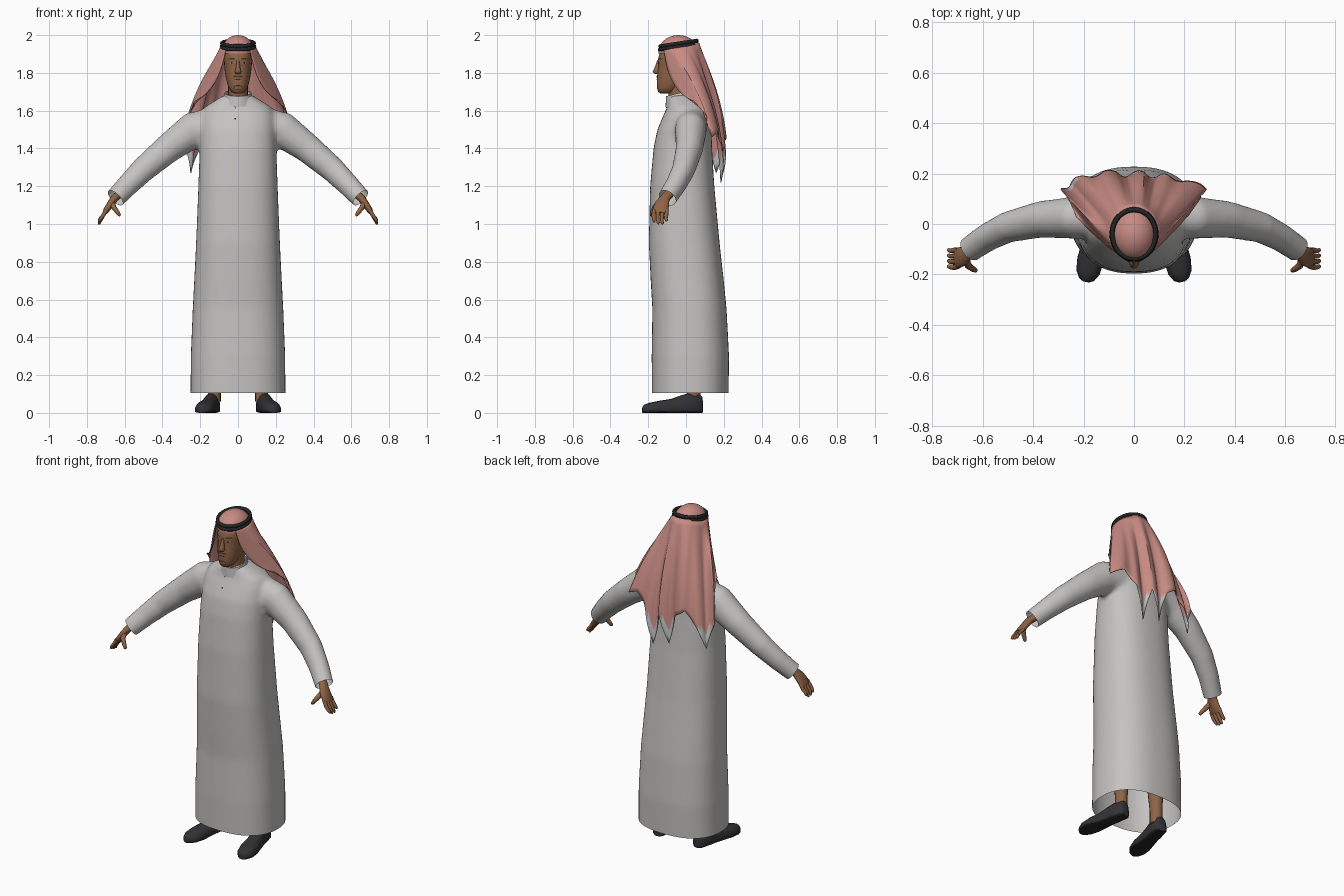
import bpy, bmesh, math
from mathutils import Vector

if "Cube" in bpy.data.objects:
    bpy.data.objects.remove(bpy.data.objects["Cube"])

V = Vector
TAU = math.tau


def material(name, rgb):
    m = bpy.data.materials.new(name)
    m.diffuse_color = (*rgb, 1)
    m.use_nodes = True
    m.node_tree.nodes["Principled BSDF"].inputs["Base Color"].default_value = m.diffuse_color
    return m


ROBE = material("robe grey white", (.56, .55, .54))
PINK = material("headcloth pink", (.58, .26, .23))
HEM = material("headcloth hem", (.55, .56, .56))
SKIN = material("brown skin", (.27, .125, .06))
HAIR = material("dark hair", (.07, .033, .018))
BLACK = material("black", (.018, .018, .02))
SHOE = material("shoe charcoal", (.032, .032, .035))
EYE = material("eye white", (.35, .30, .26))


def finish(name, bm, *mats, angle=50, closed=True):
    if closed:
        bmesh.ops.recalc_face_normals(bm, faces=bm.faces)
    me = bpy.data.meshes.new(name)
    bm.to_mesh(me)
    bm.free()
    ob = bpy.data.objects.new(name, me)
    bpy.context.collection.objects.link(ob)
    for m in mats:
        me.materials.append(m)
    smooth(ob, angle)
    return ob


def smooth(ob, angle=50):
    bpy.ops.object.select_all(action='DESELECT')
    ob.select_set(True)
    bpy.context.view_layer.objects.active = ob
    bpy.ops.object.shade_smooth_by_angle(angle=math.radians(angle))


def loft(bm, rings, caps=True):
    rows = [[bm.verts.new(p) for p in r] for r in rings]
    n = len(rows[0])
    for a, b in zip(rows, rows[1:]):
        for i in range(n):
            j = (i + 1) % n
            bm.faces.new((a[i], a[j], b[j], b[i]))
    if caps:
        bm.faces.new(rows[0])
        bm.faces.new(rows[-1])


def power(c, p):
    return math.copysign(abs(c) ** (2 / p), c)


def level_ring(z, rx, y0, y1, p=2.0, n=32):
    """Horizontal section: half width rx, from y0 (front) to y1 (back)."""
    return [(rx * power(math.cos(TAU * i / n), p),
             (y0 + y1) / 2 + (y1 - y0) / 2 * power(math.sin(TAU * i / n), p), z) for i in range(n)]


def tube(bm, path, sizes, side=1, n=16):
    """Tube along a path; sizes are (half width along y, half thickness)."""
    pts = [V((x * side, y, z)) for x, y, z in path]
    rings = []
    for k, (p, (a, b)) in enumerate(zip(pts, sizes)):
        t = (pts[min(k + 1, len(pts) - 1)] - pts[max(k - 1, 0)]).normalized()
        w = V((0, 1, 0)) - t * t.y
        w.normalize()
        u = t.cross(w)
        rings.append([p + w * a * math.cos(TAU * i / n) + u * b * math.sin(TAU * i / n) for i in range(n)])
    loft(bm, rings)


# robe: body and sleeves fused into one soft garment, then opened at hem and cuffs
bm = bmesh.new()
body = [(.05, .252, -.18, .225), (.3, .25, -.182, .228), (.55, .24, -.178, .215), (.7, .232, -.187, .20),
        (.9, .222, -.197, .178), (1.2, .21, -.19, .15), (1.4, .203, -.172, .138), (1.5, .20, -.152, .135),
        (1.57, .195, -.122, .13), (1.62, .175, -.10, .115), (1.655, .12, -.095, .09), (1.685, .07, -.09, .04)]
loft(bm, [level_ring(z, rx, a, b, 2.4, 48) for z, rx, a, b in body])
arm = [(.08, .03, 1.53), (.24, .025, 1.497), (.37, .018, 1.40), (.5, -.012, 1.29), (.58, -.052, 1.21), (.68, -.12, 1.105)]
for s in (1, -1):
    tube(bm, arm, [(.085, .10), (.084, .096), (.073, .078), (.062, .068), (.056, .06), (.05, .052)], s, 24)
robe = finish("robe", bm, ROBE)
m = robe.modifiers.new("fuse", 'REMESH')
m.mode, m.voxel_size = 'VOXEL', .013
bpy.ops.object.modifier_apply(modifier="fuse")
m = robe.modifiers.new("soften", 'SMOOTH')
m.factor, m.iterations = .5, 10
bpy.ops.object.modifier_apply(modifier="soften")
bm = bmesh.new()
bm.from_mesh(robe.data)


def cut(bm, co, no, test=lambda v: True):
    faces = [f for f in bm.faces if test(f.calc_center_median())]
    geom = set(faces) | {e for f in faces for e in f.edges} | {v for f in faces for v in f.verts}
    bmesh.ops.bisect_plane(bm, geom=list(geom), plane_co=co, plane_no=no, clear_outer=True)


cut(bm, (0, 0, .105), (0, 0, -1))
for s in (1, -1):
    cut(bm, (.645 * s, -.1, 1.135), (.64 * s, -.43, -.64), lambda c: c.x * s > .45)
bm.to_mesh(robe.data)
bm.free()
if not robe.data.materials:
    robe.data.materials.append(ROBE)
smooth(robe, 60)

# standing collar, lower at the throat
bm = bmesh.new()
loft(bm, [[(x, y, z + (y + .03) * .25) for x, y, z in level_ring(zz, r, a, b)]
          for zz, r, a, b in [(1.64, .085, -.108, .05), (1.665, .076, -.107, .04),
                              (1.695, .071, -.106, .035), (1.695, .065, -.1, .03), (1.65, .065, -.1, .03)]], False)
finish("collar", bm, ROBE)

# head, neck and nose
bm = bmesh.new()
loft(bm, [level_ring(*r, 2.2) for r in [
    (1.692, .022, -.138, -.07), (1.70, .036, -.148, -.05), (1.718, .047, -.153, -.03), (1.74, .056, -.153, 0),
    (1.765, .062, -.155, .03), (1.79, .067, -.152, .045), (1.82, .071, -.148, .055), (1.845, .073, -.146, .06),
    (1.865, .074, -.15, .062), (1.90, .074, -.141, .062), (1.93, .068, -.125, .055), (1.955, .045, -.09, .03)]])
head = finish("head", bm, SKIN)
bm = bmesh.new()
loft(bm, [level_ring(*r, 2, 20) for r in [(1.60, .06, -.09, .04), (1.68, .052, -.092, .03), (1.76, .052, -.10, .03)]])
finish("neck", bm, SKIN)
bm = bmesh.new()
loft(bm, [level_ring(*r, 2, 14) for r in [(1.868, .008, -.152, -.135), (1.845, .009, -.16, -.135), (1.82, .013, -.17, -.135),
                                         (1.806, .018, -.177, -.135), (1.797, .015, -.168, -.135), (1.793, .008, -.157, -.135)]])
finish("nose", bm, SKIN, angle=70)
bpy.context.view_layer.update()


def plate(name, target, mat, x, z, w, h, slope=0):
    """Thin rounded patch laid onto the front surface of the target."""
    bm = bmesh.new()
    ring = []
    for i in range(14):
        dx = w * power(math.cos(TAU * i / 14), 3)
        px, pz = x + dx, z + h * power(math.sin(TAU * i / 14), 3) + slope * abs(dx)
        hit, loc, _, _ = target.ray_cast(V((px, -1, pz)), V((0, 1, 0)))
        ring.append(V((px, (loc.y if hit else -.1) - .002, pz)))
    mid = bm.verts.new(sum(ring, V()) / 14 - V((0, .0015, 0)))
    vs = [bm.verts.new(p) for p in ring]
    for i in range(14):
        bm.faces.new((mid, vs[i], vs[(i + 1) % 14]))
    return finish(name, bm, mat, closed=False)


# painted face and robe details
for s, side in ((1, "left"), (-1, "right")):
    plate(side + "_eyebrow", head, HAIR, .034 * s, 1.874, .018, .004)
    plate(side + "_eye", head, EYE, .033 * s, 1.853, .011, .005)
    iris = plate(side + "_iris", head, BLACK, .033 * s, 1.853, .005, .005)
    iris.location.y = -.002
    plate(side + "_moustache", head, HAIR, .014 * s, 1.781, .014, .0045)
plate("mouth", head, HAIR, 0, 1.764, .022, .0025)
plate("chin_beard", head, HAIR, 0, 1.722, .024, .013)
plate("placket", robe, BLACK, -.015, 1.635, .0025, .024)
plate("button", robe, BLACK, -.015, 1.557, .004, .004)

# hands
for s, side in ((1, "left"), (-1, "right")):
    bm = bmesh.new()
    tube(bm, [(.62, -.085, 1.165), (.655, -.112, 1.135), (.675, -.127, 1.105), (.698, -.135, 1.072), (.706, -.137, 1.058)],
         [(.026, .022), (.027, .021), (.038, .019), (.042, .016), (.036, .011)], s)
    for k, drop in enumerate((.012, .002, .0, .016)):
        y = -.168 + .0215 * k
        tube(bm, [(.697, y, 1.075), (.714, y - .004 + .001 * k, 1.045), (.728, y - .003, 1.02 + drop * .6),
                  (.735, y, 1.003 + drop), (.737, y, .997 + drop)],
             [(.011, .011), (.0105, .0105), (.0095, .0095), (.008, .008), (.003, .003)], s, 8)
    tube(bm, [(.668, -.135, 1.115), (.658, -.165, 1.09), (.64, -.178, 1.065), (.628, -.184, 1.047), (.625, -.185, 1.042)],
         [(.015, .015), (.014, .014), (.012, .012), (.009, .009), (.003, .003)], s, 10)
    finish(side + "_hand", bm, SKIN, angle=60)

    # lower leg
    bm = bmesh.new()
    tube(bm, [(.125, .04, .06), (.125, .04, .14), (.12, .035, .4)], [(.036, .034), (.036, .034), (.055, .05)], s)
    finish(side + "_leg", bm, SKIN)

    # shoe: sections from heel to toe with a flat darker sole
    bm = bmesh.new()
    a, b = V((.128 * s, .085, 0)), V((.19 * s, -.23, 0))
    d = (b - a).normalized()
    across = V((-d.y, d.x, 0))
    rings = []
    for f, w, h in [(0, .024, .085), (.04, .037, .097), (.25, .042, .102), (.38, .042, .09), (.52, .046, .074),
                    (.72, .053, .064), (.88, .047, .054), (.97, .03, .044), (1, .012, .032)]:
        p = a.lerp(b, f)
        ring = []
        for i in range(20):
            c, sn = math.cos(TAU * i / 20), math.sin(TAU * i / 20)
            up = .3 * h + (.7 * h * sn if sn > 0 else .3 * h * power(sn, 6))
            ring.append(p + across * w * power(c, 2.6) + V((0, 0, up)))
        rings.append(ring)
    loft(bm, rings)
    for f in bm.faces:
        f.material_index = int(f.calc_center_median().z < .012)
    finish(side + "_shoe", bm, SHOE, BLACK)

# crown of the headcloth
bm = bmesh.new()
bmesh.ops.create_uvsphere(bm, u_segments=32, v_segments=20, radius=1)
for v in bm.verts:
    v.co = V((v.co.x * .088, v.co.y * .106 - .04, v.co.z * .09 + 1.91))
cut(bm, (0, 0, 1.903), (0, 0, -1))
finish("headcloth_crown", bm, PINK)

# hanging headcloth: each column is a curve from the band to a pointed hem
hem = [(.22, .04, 1.65), (.265, .108, 1.57), (.287, .137, 1.46), (.21, .17, 1.50), (.14, .19, 1.42), (.09, .185, 1.22),
       (.04, .205, 1.42), (-.02, .19, 1.25), (-.07, .205, 1.44), (-.13, .20, 1.48), (-.2, .19, 1.40), (-.25, .16, 1.27),
       (-.29, .14, 1.42), (-.262, .105, 1.58), (-.23, .03, 1.65)]
last, sub, rows = len(hem) - 1, 5, 18
bm = bmesh.new()
grid = []
for c in range(last * sub + 1):
    q = c / sub
    i = min(int(q), last - 1)
    p2 = V(hem[i]).lerp(V(hem[i + 1]), q - i)
    ang = math.radians(-45 + 270 * q / last)
    p0 = V((.089 * math.cos(ang), -.04 + .107 * math.sin(ang), 0))
    p0.z = 1.925 + (p0.y + .15) * .16
    out = V((p2.x - p0.x, p2.y - p0.y, 0)).normalized()
    edge = max(0, 1 - min(q, last - q))
    side = 1 if q < last / 2 else -1
    p1 = (p0 + p2) / 2 + out * .055 * (1 - edge) + V((-.045 * side, -.06, -.085)) * edge
    col = []
    for r in range(rows + 1):
        t = r / rows
        p = p0 * (1 - t) ** 2 + p1 * 2 * t * (1 - t) + p2 * t * t
        p += out * .011 * math.sin(math.pi * q) * t * (1 - edge)
        col.append(bm.verts.new(p))
    grid.append(col)
for a, b in zip(grid, grid[1:]):
    for r in range(rows):
        f = bm.faces.new((a[r], a[r + 1], b[r + 1], b[r]))
        f.material_index = int(r >= rows - 2 and f.calc_center_median().z < 1.40)
cloth = finish("headcloth_drape", bm, PINK, HEM, angle=60)
m = cloth.modifiers.new("thickness", 'SOLIDIFY')
m.thickness, m.offset = .005, 0

# double black head cord, tilted down at the front
for k, z in enumerate((1.938, 1.956)):
    bpy.ops.mesh.primitive_torus_add(major_segments=40, minor_segments=10, major_radius=.1, minor_radius=.0105,
                                     location=(0, -.04, z), rotation=(.15, 0, 0))
    cord = bpy.context.object
    cord.name = ("lower", "upper")[k] + "_head_cord"
    cord.scale = (.88 - .02 * k, 1.0 - .02 * k, 1)
    cord.data.materials.append(BLACK)
    smooth(cord, 80)
